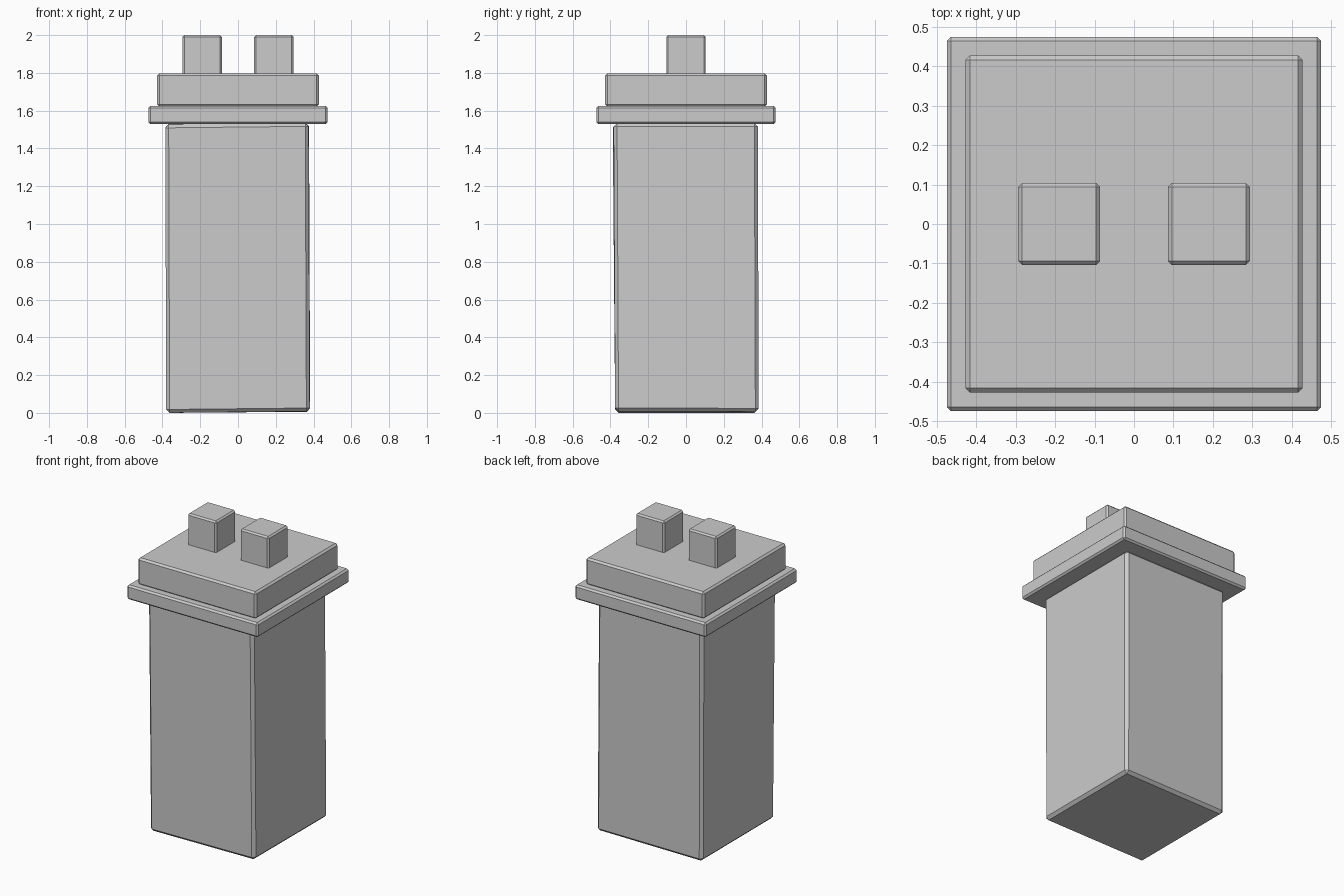
import bpy, bmesh
from mathutils import Vector

if "Cube" in bpy.data.objects:
    bpy.data.objects.remove(bpy.data.objects["Cube"])


def block(name, x, half, z0, z1, bevel, nudge=None):
    """Square block with chamfered edges; nudge shifts single corners."""
    bm = bmesh.new()
    bmesh.ops.create_cube(bm, size=2)
    for v in bm.verts:
        key = tuple(1 if c > 0 else -1 for c in v.co)
        v.co = Vector((x + key[0] * half, key[1] * half, z1 if key[2] > 0 else z0))
        if nudge:
            v.co += Vector(nudge.get(key, (0, 0, 0)))
    bmesh.ops.bevel(bm, geom=bm.edges[:], offset=bevel, offset_type='OFFSET',
                    segments=1, profile=0.5, affect='EDGES')
    mesh = bpy.data.meshes.new(name)
    bm.to_mesh(mesh)
    bm.free()
    obj = bpy.data.objects.new(name, mesh)
    bpy.context.collection.objects.link(obj)
    return obj


# slightly uneven tall shaft
uneven = {
    (-1, -1, 1): (-0.005, -0.008, -0.008),
    (1, -1, 1): (-0.006, -0.003, 0.0),
    (1, 1, 1): (-0.004, 0.0, 0.0),
    (-1, 1, 1): (-0.003, 0.0, -0.003),
    (1, -1, -1): (0.0, 0.005, 0.008),
    (-1, -1, -1): (0.0, 0.005, 0.0),
    (1, 1, -1): (0.002, 0.005, 0.006),
}
block("chimney_shaft", 0, 0.38, 0.0, 1.535, 0.018, uneven)

# stepped crown
block("crown_ledge", 0, 0.475, 1.53, 1.625, 0.011)
block("crown_cap", 0, 0.428, 1.62, 1.797, 0.012)

# pair of flue pots
for side, label in ((-1, "left"), (1, "right")):
    block(f"flue_pot_{label}", side * 0.19, 0.104, 1.78, 2.0, 0.01)
